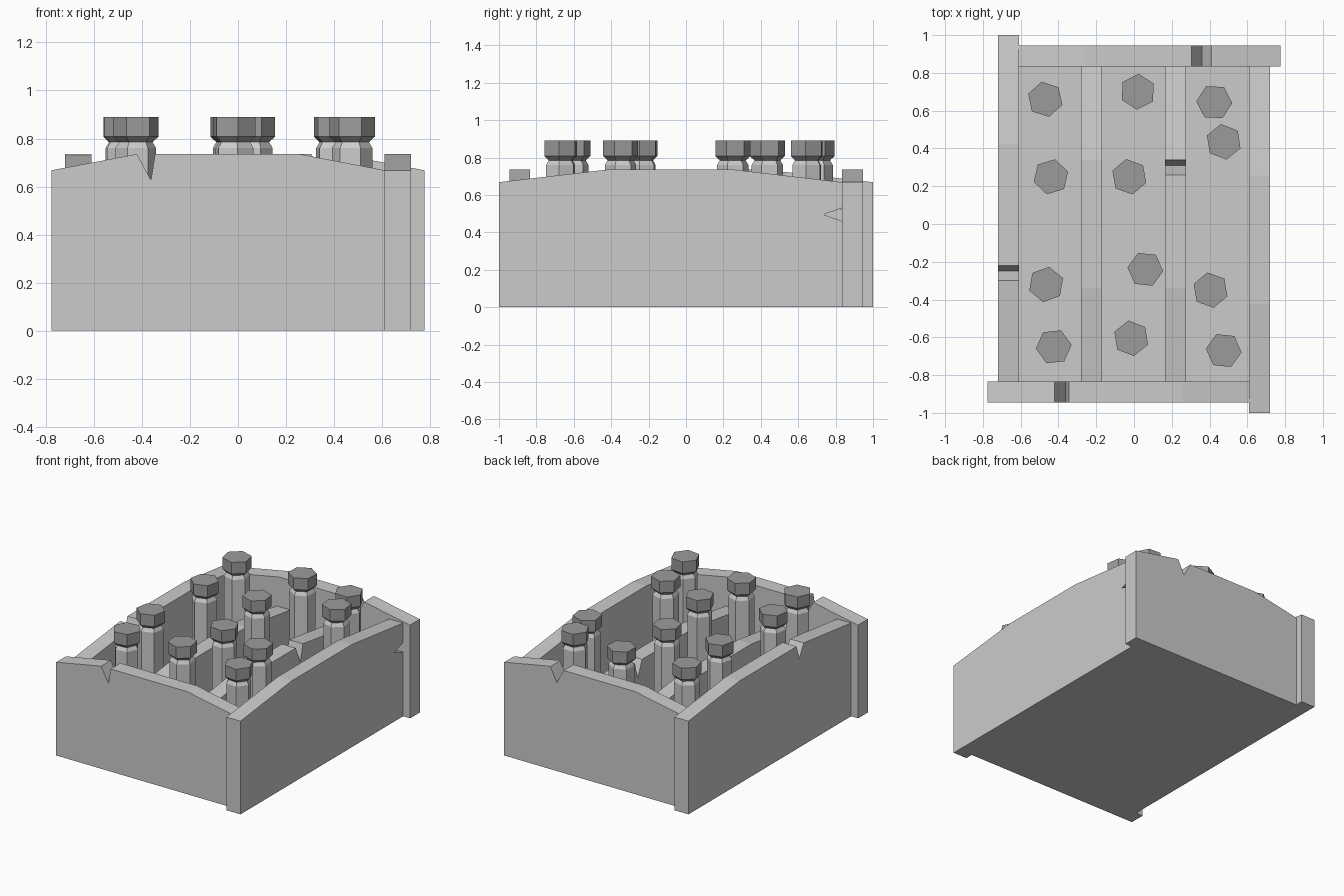
import bpy, bmesh, math

if "Cube" in bpy.data.objects:
    bpy.data.objects.remove(bpy.data.objects["Cube"])


def material(name, v):
    m = bpy.data.materials.new(name)
    m.diffuse_color = (v, v, v, 1)
    m.use_nodes = True
    m.node_tree.nodes["Principled BSDF"].inputs["Base Color"].default_value = m.diffuse_color
    return m


WOOD = material("light_grey", 0.6)
CAP = material("dark_grey", 0.33)


def finish(name, bm, mats, fix=True):
    if fix:
        bmesh.ops.recalc_face_normals(bm, faces=bm.faces[:])
    me = bpy.data.meshes.new(name)
    bm.to_mesh(me)
    bm.free()
    for m in mats:
        me.materials.append(m)
    ob = bpy.data.objects.new(name, me)
    bpy.context.collection.objects.link(ob)
    return ob


def board(name, along_x, a0, a1, b0, b1, peak=0.735, notch=None, split=None):
    """Upright plank with a raised middle, an optional V notch on top
    and an optional split in its far end."""
    base, drop, flat = 0.002, 0.067, 0.34
    mid = (a0 + a1) / 2

    def top(a):
        t = max(0, abs(a - mid) - flat) / ((a1 - a0) / 2 - flat)
        return peak - drop * t

    ridge = [a0, mid - flat, mid + flat, a1]
    pts = [(a, top(a)) for a in ridge]
    if notch:
        n0, tip, n1, depth = notch
        pts = [p for p in pts if not n0 <= p[0] <= n1]
        pts += [(n0, top(n0)), (tip, peak - depth), (n1, top(n1))]
        pts.sort()
    if split:
        pts += [(a1, split[1] + 0.035), split, (a1, split[1] - 0.035)]
    pts += [(a1, base), (a0, base)]

    bm = bmesh.new()
    place = (lambda a, b, z: (a, b, z)) if along_x else (lambda a, b, z: (b, a, z))
    face = bm.faces.new([bm.verts.new(place(a, b0, z)) for a, z in pts])
    ext = bmesh.ops.extrude_face_region(bm, geom=[face], use_keep_orig=True)
    shift = (0, b1 - b0, 0) if along_x else (b1 - b0, 0, 0)
    bmesh.ops.translate(bm, vec=shift,
                        verts=[v for v in ext["geom"] if isinstance(v, bmesh.types.BMVert)])
    return finish(name, bm, [WOOD])


# Crate walls, each overlapping the next at one corner
board("front_wall", True, -0.775, 0.61, -0.945, -0.835, notch=(-0.42, -0.362, -0.345, 0.108))
board("back_wall", True, -0.61, 0.775, 0.835, 0.945, notch=(0.305, 0.36, 0.41, 0.1))
board("left_wall", False, -0.835, 1.0, -0.72, -0.61, notch=(-0.30, -0.25, -0.22, 0.1))
board("right_wall", False, -1.0, 0.835, 0.61, 0.72, split=(0.735, 0.495))

# Lower dividers inside
board("left_divider", False, -0.835, 0.835, -0.28, -0.17, peak=0.59)
board("right_divider", False, -0.835, 0.835, 0.165, 0.275, peak=0.59,
      notch=(0.26, 0.31, 0.34, 0.12))

# Thin floor sheet facing up
bm = bmesh.new()
bm.faces.new([bm.verts.new((x, y, 0)) for x, y in
              ((-0.665, -0.89), (0.665, -0.89), (0.665, 0.89), (-0.665, 0.89))])
finish("floor", bm, [WOOD], fix=False)

# Six-sided bottle: (radius, height) rings from base to cap
RINGS = [(0.085, 0.003), (0.085, 0.76), (0.07, 0.785), (0.095, 0.808), (0.095, 0.89)]


def bottle(name, x, y, turn):
    bm = bmesh.new()
    rings = []
    for r, z in RINGS:
        angles = [math.radians(turn + 60 * i) for i in range(6)]
        rings.append([bm.verts.new((x + r * math.cos(t), y + r * math.sin(t), z))
                      for t in angles])
    bm.faces.new(rings[0][::-1])
    bm.faces.new(rings[-1])
    for lo, hi in zip(rings, rings[1:]):
        for i in range(6):
            j = (i + 1) % 6
            bm.faces.new((lo[i], lo[j], hi[j], hi[i]))
    # Cap colour above the neck
    for f in bm.faces:
        f.material_index = int(f.calc_center_median().z > 0.79)
    finish(name, bm, [WOOD, CAP])


BOTTLES = [(-0.47, 0.66, 42), (0.02, 0.70, 27), (0.425, 0.645, 57), (0.475, 0.435, 39),
           (-0.44, 0.25, 17), (-0.025, 0.25, 40), (-0.465, -0.32, 20), (0.06, -0.24, 54),
           (0.405, -0.35, 40), (-0.425, -0.65, 6), (-0.015, -0.605, 39), (0.475, -0.67, 54)]
for i, (x, y, turn) in enumerate(BOTTLES):
    bottle(f"bottle_{i + 1}", x, y, turn)
